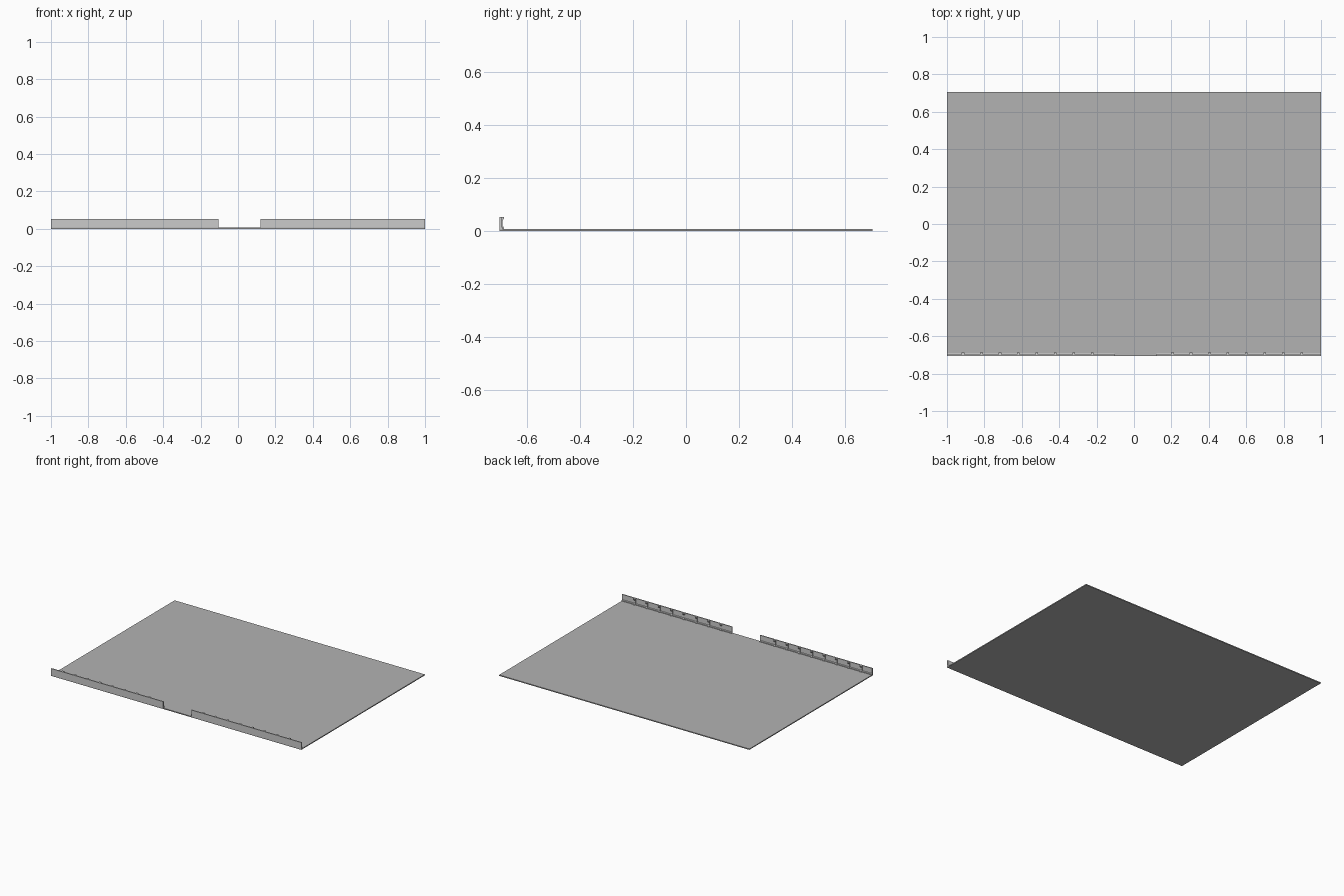
import bpy, bmesh

if "Cube" in bpy.data.objects:
    bpy.data.objects.remove(bpy.data.objects["Cube"])

FRONT = -0.705


def box(name, x0, x1, y0, y1, z0, z1):
    bpy.ops.mesh.primitive_cube_add(size=1, location=((x0 + x1) / 2, (y0 + y1) / 2, (z0 + z1) / 2))
    ob = bpy.context.object
    ob.name = name
    ob.scale = (x1 - x0, y1 - y0, z1 - z0)
    bpy.ops.object.transform_apply(location=False, rotation=False, scale=True)
    return ob


def extrude_x(name, profile, spans):
    # Sweep a (y, z) profile along each x span
    bm = bmesh.new()
    for x0, x1 in spans:
        face = bm.faces.new([bm.verts.new((x0, y, z)) for y, z in profile])
        out = bmesh.ops.extrude_face_region(bm, geom=[face])
        verts = [v for v in out["geom"] if isinstance(v, bmesh.types.BMVert)]
        bmesh.ops.translate(bm, verts=verts, vec=(x1 - x0, 0, 0))
    bmesh.ops.recalc_face_normals(bm, faces=bm.faces)
    me = bpy.data.meshes.new(name)
    bm.to_mesh(me)
    bm.free()
    ob = bpy.data.objects.new(name, me)
    bpy.context.collection.objects.link(ob)
    return ob


# Thin dark ground slab
slab = box("ground_slab", -1, 1, FRONT, -FRONT, 0, 0.007)
dark = bpy.data.materials.new("dark_grey")
dark.diffuse_color = (0.45, 0.45, 0.45, 1)
dark.use_nodes = True
dark.node_tree.nodes["Principled BSDF"].inputs["Base Color"].default_value = dark.diffuse_color
slab.data.materials.append(dark)

# Wall: thin panel with a slightly thicker foot
wall = [(FRONT, 0.005), (-0.693, 0.005), (-0.693, 0.013), (-0.698, 0.016),
        (-0.698, 0.053), (FRONT, 0.053)]
# Rib: bracket hollowed in the middle of its back
rib = [(-0.7, 0.005), (-0.688, 0.005), (-0.688, 0.012), (-0.693, 0.019),
       (-0.693, 0.039), (-0.688, 0.046), (-0.688, 0.053), (-0.7, 0.053)]

for side, x0, x1, first in (("left", -1, -0.104, -0.914), ("right", 0.12, 1, 0.206)):
    extrude_x(side + "_wall", wall, [(x0, x1)])
    centres = [first + 0.0987 * i for i in range(8)]
    extrude_x(side + "_wall_ribs", rib, [(c - 0.007, c + 0.007) for c in centres])
